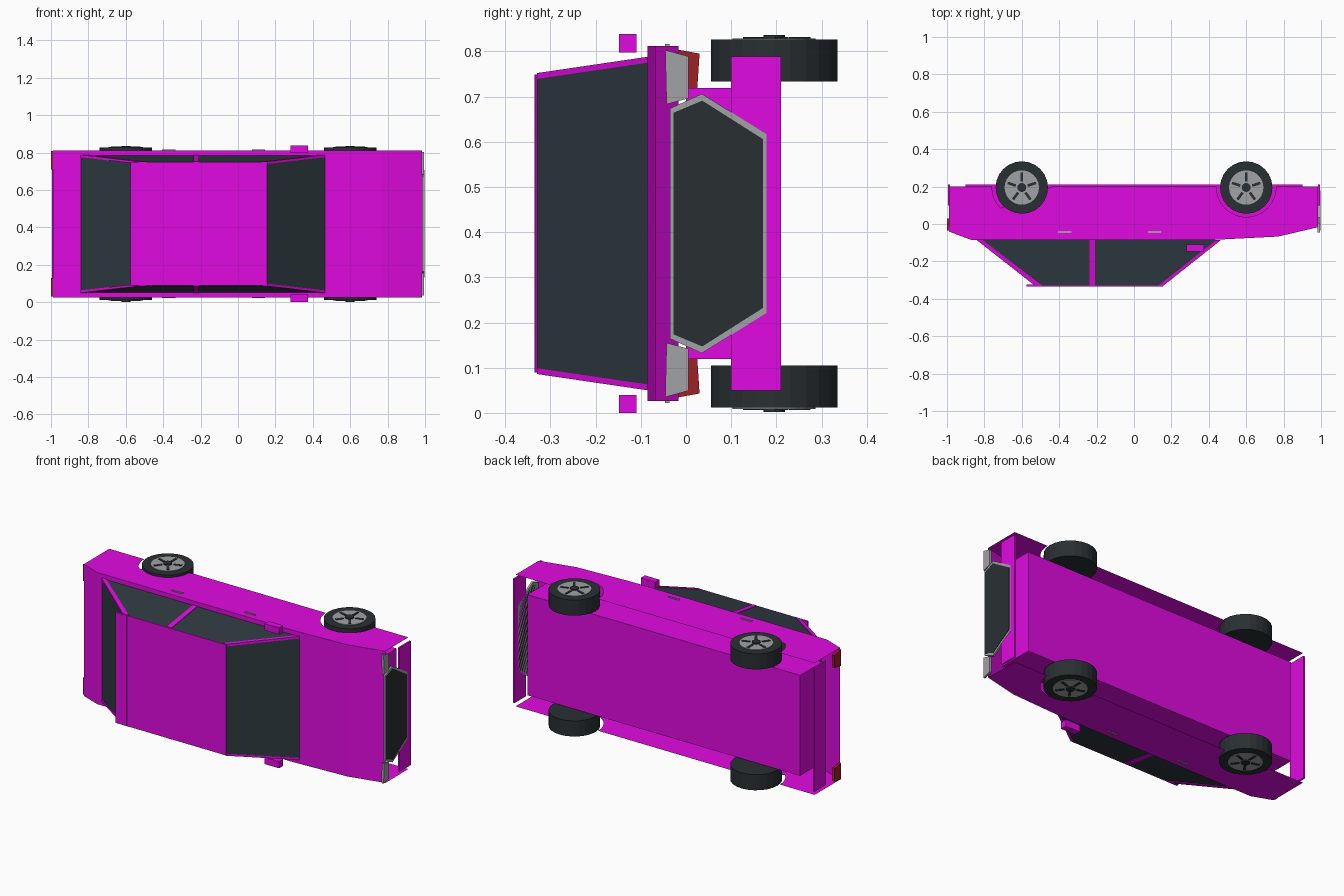
import bpy, bmesh
from math import sin, cos, pi
from mathutils import Vector, Matrix

if "Cube" in bpy.data.objects:
    bpy.data.objects.remove(bpy.data.objects["Cube"])

C = 0.419  # mid-width: the car lies on its side, roof towards -y, nose towards +x


def material(name, rgb):
    m = bpy.data.materials.new(name)
    m.diffuse_color = (*rgb, 1)
    m.use_nodes = True
    m.node_tree.nodes["Principled BSDF"].inputs["Base Color"].default_value = m.diffuse_color
    return m


PAINT = material("paint", (0.75, 0.003, 0.75))
GLASS = material("glass", (0.028, 0.042, 0.052))
RUBBER = material("rubber", (0.022, 0.028, 0.032))
METAL = material("metal", (0.35, 0.36, 0.37))
RED = material("red_light", (0.35, 0.015, 0.02))


def finish(name, bm, mat):
    bmesh.ops.recalc_face_normals(bm, faces=bm.faces)
    me = bpy.data.meshes.new(name)
    bm.to_mesh(me)
    bm.free()
    me.materials.append(mat)
    ob = bpy.data.objects.new(name, me)
    bpy.context.collection.objects.link(ob)
    return ob


def loft(name, a, b, mat):
    """Solid between two matching outlines."""
    bm = bmesh.new()
    va = [bm.verts.new(p) for p in a]
    vb = [bm.verts.new(p) for p in b]
    bm.faces.new(va)
    bm.faces.new(vb[::-1])
    for i in range(len(a)):
        j = (i + 1) % len(a)
        bm.faces.new((va[j], va[i], vb[i], vb[j]))
    return finish(name, bm, mat)


def box(name, x, y, z, mat):
    pts = [(x[0], y[0]), (x[1], y[0]), (x[1], y[1]), (x[0], y[1])]
    return loft(name, [(*p, z[0]) for p in pts], [(*p, z[1]) for p in pts], mat)


def plate(name, pts, x0, x1, mat):
    """Slab facing along x from a (y, z) outline."""
    return loft(name, [(x0, *p) for p in pts], [(x1, *p) for p in pts], mat)


def cylinder(name, x, y, z0, z1, r, n, mat):
    ring = [(x + r * cos(2 * pi * i / n), y + r * sin(2 * pi * i / n)) for i in range(n)]
    return loft(name, [(*p, z0) for p in ring], [(*p, z1) for p in ring], mat)


# Body shell: open-bottomed sheet, side panels with wheel arches
top = [(-0.99, -0.04), (-0.87, -0.085), (0.42, -0.085), (0.77, -0.067), (0.985, -0.017)]
low = [(0.985, 0.2)]
for cx in (0.6, -0.6):
    low += [(cx + 0.16 * cos(pi * i / 16), 0.2 - 0.163 * sin(pi * i / 16)) for i in range(17)]
low.append((-0.99, 0.2))
bm = bmesh.new()
sides = []
for s in (-1, 1):
    vs = [bm.verts.new((x, y, C + s * 0.393)) for x, y in top + low]
    bm.faces.new(vs)
    sides.append(vs)
for i in range(len(top) - 1):
    bm.faces.new((sides[0][i], sides[0][i + 1], sides[1][i + 1], sides[1][i]))
bmesh.ops.triangulate(bm, faces=[f for f in bm.faces if len(f.verts) > 4])
finish("body_shell", bm, PAINT)

# Chassis and bumpers
box("chassis", (-0.9, 0.9), (0.0, 0.21), (C - 0.3, C + 0.3), PAINT)
for name, x in (("front_bumper", 0.985), ("rear_bumper", -0.995)):
    box(name, (x, x + 0.01), (0.1, 0.21), (C - 0.37, C + 0.37), PAINT)

# Cabin glass and roof with rear lip
YB, YT, WB, WT = -0.085, -0.33, 0.366, 0.33


def cabin_w(y):
    return WB + (WT - WB) * (y - YB) / (YT - YB)


def rect(x0, x1, y, w):
    return [(x0, y, C - w), (x1, y, C - w), (x1, y, C + w), (x0, y, C + w)]


loft("cabin_glass", rect(-0.84, 0.465, YB, WB), rect(-0.51, 0.155, YT, WT), GLASS)
box("roof", (-0.51, 0.155), (-0.334, -0.328), (C - WT, C + WT), PAINT)
box("roof_spoiler", (-0.575, -0.5), (-0.335, -0.323), (C - WT, C + WT), PAINT)

# Grille: metal frame around a dark hexagonal panel
half = [(-0.035, 0.255), (0.035, 0.287), (0.178, 0.198)]
inner = [(-0.028, 0.245), (0.036, 0.272), (0.17, 0.187)]
for name, h, x, mat in (("grille_frame", half, 0.996, METAL), ("grille", inner, 0.998, RUBBER)):
    plate(name, [(y, C + w) for y, w in h] + [(y, C - w) for y, w in h[::-1]], 0.985, x, mat)

for s, side in ((-1, "right"), (1, "left")):
    # Window pillars lying on the slanted side glass
    for name, (b0, b1), (t0, t1) in (("front_pillar", (0.44, 0.466), (0.13, 0.157)),
                                     ("middle_pillar", (-0.238, -0.208), (-0.238, -0.208)),
                                     ("rear_pillar", (-0.842, -0.81), (-0.53, -0.49))):
        quad = [(b0, YB), (b1, YB), (t1, YT), (t0, YT)]
        loft(f"{side}_{name}", [(x, y, C + s * (cabin_w(y) - 0.01)) for x, y in quad],
             [(x, y, C + s * (cabin_w(y) + 0.003)) for x, y in quad], PAINT)

    # Door mirror and handles
    box(f"{side}_mirror", (0.28, 0.375), (-0.148, -0.109), (C + s * 0.379, C + s * 0.419), PAINT)
    for x in (-0.405, 0.075):
        box(f"{side}_door_handle", (x, x + 0.07), (-0.047, -0.037), (C + s * 0.385, C + s * 0.397), METAL)

    # Lights
    plate(f"{side}_headlight", [(y, C + s * w) for y, w in
          ((-0.046, 0.384), (0.005, 0.37), (0.005, 0.277), (-0.043, 0.264))], 0.98, 0.994, METAL)
    plate(f"{side}_taillight", [(y, C + s * w) for y, w in
          ((-0.035, 0.388), (0.03, 0.376), (0.025, 0.3), (-0.035, 0.29))], -1.0, -0.985, RED)

    # Wheels: tyre, rim disc, five dark spokes and hub
    for cx, end in ((0.6, "front"), (-0.6, "rear")):
        n, cy = f"{side}_{end}", 0.195
        cylinder(n + "_tyre", cx, cy, C + s * 0.314, C + s * 0.407, 0.14, 24, RUBBER)
        cylinder(n + "_rim", cx, cy, C + s * 0.4, C + s * 0.41, 0.092, 24, METAL)
        cylinder(n + "_hub", cx, cy, C + s * 0.4, C + s * 0.417, 0.024, 16, RUBBER)
        for k in range(5):
            rot = Matrix.Rotation(2 * pi * k / 5 + pi / 2, 3, 'Z')
            bar = [rot @ Vector(p) for p in ((0.033, -0.007, 0), (0.08, -0.007, 0),
                                             (0.08, 0.007, 0), (0.033, 0.007, 0))]
            loft(n + "_spoke", [v + Vector((cx, cy, C + s * 0.405)) for v in bar],
                 [v + Vector((cx, cy, C + s * 0.413)) for v in bar], RUBBER)
